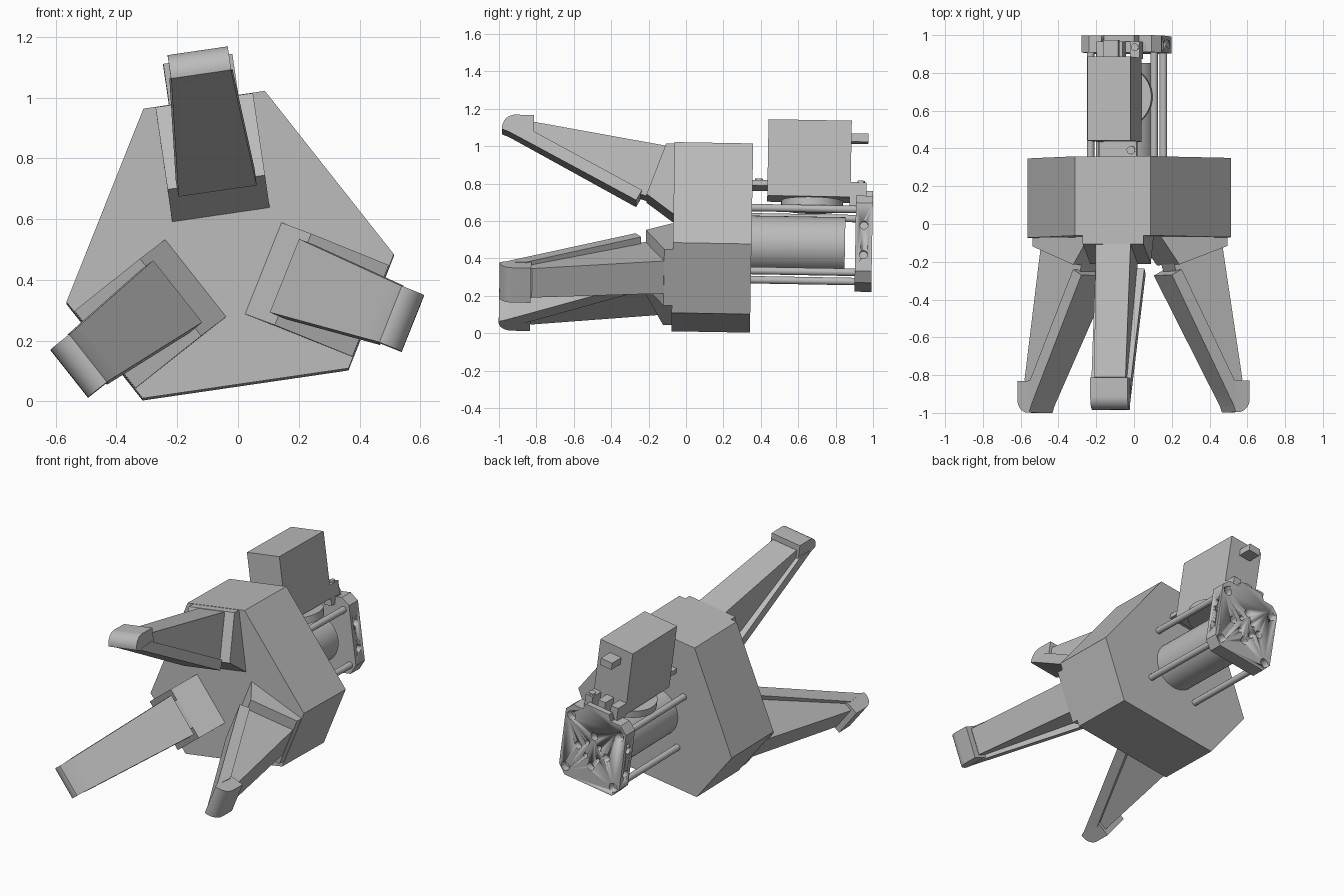
import bpy, bmesh
from math import radians, cos, sin, pi
from mathutils import Matrix, Vector

if "Cube" in bpy.data.objects:
    bpy.data.objects.remove(bpy.data.objects["Cube"])

GREY = (0.5, 0.5, 0.5, 1)
mat = bpy.data.materials.new("light grey")
mat.use_nodes = True
mat.diffuse_color = GREY
mat.node_tree.nodes["Principled BSDF"].inputs["Base Color"].default_value = GREY

# Local frame: y along the gripper axis, z radially outward, x sideways
BASE = Matrix.Translation((-0.0375, 0, 0.485)) @ Matrix.Rotation(radians(-1), 4, 'X')


def turned(degrees):
    return BASE @ Matrix.Rotation(radians(degrees - 8.3), 4, 'Y')


def finish(name, bm, matrix):
    bmesh.ops.recalc_face_normals(bm, faces=bm.faces)
    bm.transform(matrix)
    mesh = bpy.data.meshes.new(name)
    bm.to_mesh(mesh)
    bm.free()
    mesh.materials.append(mat)
    ob = bpy.data.objects.new(name, mesh)
    bpy.context.collection.objects.link(ob)
    bpy.ops.object.select_all(action='DESELECT')
    ob.select_set(True)
    bpy.context.view_layer.objects.active = ob
    bpy.ops.object.shade_smooth_by_angle(angle=radians(30))
    return ob


def prism(bm, low, high):
    """Closed solid between two matching outlines."""
    a = [bm.verts.new(p) for p in low]
    b = [bm.verts.new(p) for p in high]
    bm.faces.new(a)
    bm.faces.new(b[::-1])
    for i in range(len(a)):
        j = (i + 1) % len(a)
        bm.faces.new((a[i], b[i], b[j], a[j]))


def side_profile(name, outline, half, matrix):
    """Extrude a (y, z) outline sideways; half(y) gives the half width."""
    bm = bmesh.new()
    prism(bm, [(-half(y), y, z) for y, z in outline],
          [(half(y), y, z) for y, z in outline])
    return finish(name, bm, matrix)


def axial_profile(name, outline, y0, y1, matrix):
    bm = bmesh.new()
    prism(bm, [(x, y0, z) for x, z in outline], [(x, y1, z) for x, z in outline])
    return finish(name, bm, matrix)


def box(name, x0, x1, y0, y1, z0, z1, matrix):
    return axial_profile(name, [(x0, z0), (x1, z0), (x1, z1), (x0, z1)], y0, y1, matrix)


def add_rod(bm, start, end, radius, sides=24):
    a, b = Vector(start), Vector(end)
    spin = (b - a).to_track_quat('Z', 'Y').to_matrix().to_4x4()
    bmesh.ops.create_cone(bm, cap_ends=True, segments=sides, radius1=radius, radius2=radius,
                          depth=(b - a).length,
                          matrix=Matrix.Translation((a + b) / 2) @ spin)


def rod(name, start, end, radius, matrix, sides=24):
    bm = bmesh.new()
    add_rod(bm, start, end, radius, sides)
    return finish(name, bm, matrix)


M = turned(0)

# Body: hexagon with alternating short and long sides
hexagon = []
for k in range(3):
    turn = Matrix.Rotation(radians(120 * k), 3, 'Y')
    for x in (-0.202, 0.202):
        p = turn @ Vector((x, 0, 0.512))
        hexagon.append((p.x, p.z))
axial_profile("body", hexagon, -0.07, 0.35, M)

# Fingers: sloped mount, wide gripping pad, narrow wedge and rounded tip
mount = [(-0.06, 0.51), (-0.115, 0.51), (-0.215, 0.235), (-0.07, 0.13), (-0.06, 0.13)]
pad = [(-0.97, 0.575), (-0.27, 0.205), (-0.24, 0.26), (-0.85, 0.585)]
wedge = [(-0.1, 0.505), (-0.82, 0.625), (-0.9, 0.58), (-0.27, 0.25), (-0.1, 0.2)]
tip = [(-0.825, 0.66), (-0.825, 0.565), (-0.9, 0.538), (-0.962, 0.57)]
tip += [(-0.924 - 0.07 * cos(a), 0.59 + 0.07 * sin(a))
        for a in [i * pi / 24 for i in range(-1, 13)]]

for label, angle in (("top", 0), ("left", 120), ("right", -120)):
    F = turned(angle)
    side_profile(label + "_finger_mount", mount, lambda y: 0.162, F)
    side_profile(label + "_finger_pad", pad, lambda y: 0.13 + 0.043 * (y + 0.27), F)
    side_profile(label + "_finger_wedge", wedge, lambda y: 0.095 + 0.014 * y, F)
    side_profile(label + "_finger_tip", tip, lambda y: 0.1, F)

# Drive cylinder and four guide rods
rod("drive_cylinder", (0, 0.34, 0), (0, 0.85, 0), 0.15, M, 48)
corners = [(x, z) for x in (-0.17, 0.17) for z in (-0.17, 0.17)]
for x, z in corners:
    rod("guide_rod", (x, 0.34, z), (x, 0.92, z), 0.02, M)

# Rear mounting plate with a notch in its upper front edge
h, c, top = 0.213, 0.045, 0.245
outline = [(-h, -h + c), (-h + c, -h - 0.012), (h - c, -h - 0.012), (h, -h + c),
           (h, top - c), (h - c, top), (0.1, top), (0.08, top + 0.04),
           (-0.08, top + 0.04), (-0.1, top), (-h + c, top), (-h, top - c)]
plate = axial_profile("rear_plate", outline, 0.905, 0.995, M)

bm = bmesh.new()
for x, z in corners:
    add_rod(bm, (x, 0.95, z), (x, 1.05, z), 0.028)
for k in range(4):
    a = k * pi / 2
    add_rod(bm, (0.1 * cos(a), 0.95, 0.1 * sin(a)), (0.1 * cos(a), 1.05, 0.1 * sin(a)), 0.024)
    a += pi / 4
    add_rod(bm, (0.06 * cos(a), 0.95, 0.06 * sin(a)), (0.06 * cos(a), 1.05, 0.06 * sin(a)), 0.015)
for side in (-1, 1):
    for z in (-0.08, 0.08):
        add_rod(bm, (side * 0.18, 0.95, z), (side * 0.3, 0.95, z), 0.022)
bmesh.ops.create_cube(bm, size=1, matrix=M.Identity(4) @ Matrix.Translation((0, 0.92, 0.27))
                      @ Matrix.Diagonal((0.24, 0.08, 0.1, 1)))
cutter = finish("hole_cutter", bm, M)
cutter.hide_render = True
cut = plate.modifiers.new("holes", 'BOOLEAN')
cut.object = cutter
cut.solver = 'EXACT'
bpy.context.view_layer.objects.active = plate
bpy.ops.object.modifier_apply(modifier=cut.name)
bpy.data.objects.remove(cutter)

# Blocks and screws along the top of the plate
for x in (-0.09, 0.0, 0.09):
    box("plate_tab", x - 0.025, x + 0.025, 0.87, 0.96, 0.2, 0.325, M)
rod("tab_screw", (0.09, 0.93, 0.32), (0.09, 0.93, 0.335), 0.02, M)

# Motor housing with connector, base disc and support bracket
box("motor_housing", -0.115, 0.115, 0.43, 0.875, 0.245, 0.657, M)
box("connector", -0.04, 0.04, 0.87, 0.965, 0.555, 0.6, M)
rod("base_disc", (0, 0.67, 0.19), (0, 0.67, 0.235), 0.165, M, 48)
box("support_bracket", -0.1, 0.1, 0.34, 0.44, 0.3, 0.33, M)
rod("bracket_screw", (0.07, 0.385, 0.32), (0.07, 0.385, 0.34), 0.022, M)
